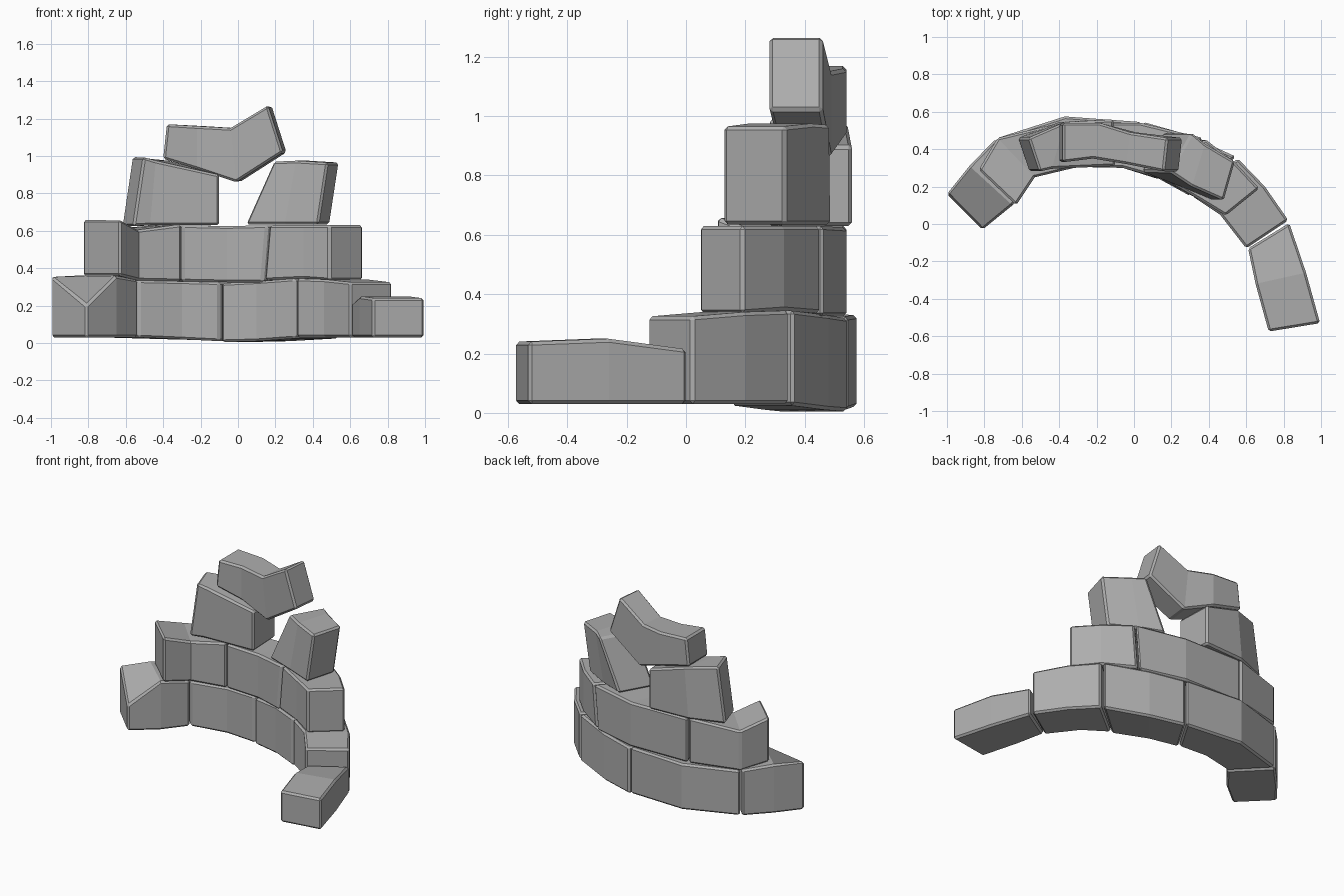
import bpy
import bmesh

default = bpy.data.objects.get("Cube")
if default:
    bpy.data.objects.remove(default)

grey = bpy.data.materials.new("stone grey")
grey.use_nodes = True
tint = (0.42, 0.42, 0.42, 1)
grey.diffuse_color = tint
grey.node_tree.nodes["Principled BSDF"].inputs["Base Color"].default_value = tint


def ring(inner, outer, bottom, top, lean=0, dip=0):
    """Cross-section of a block: lean shifts the top in x, dip lowers the inner top corner."""
    (xi, yi), (xo, yo) = inner, outer
    return [(xi, yi, bottom), (xo, yo, bottom),
            (xo + lean, yo, top), (xi + lean, yi, top - dip)]


def stone(name, *rings):
    """Skin the cross-sections into a closed block with worn edges."""
    bm = bmesh.new()
    loops = [[bm.verts.new(p) for p in r] for r in rings]
    for a, b in zip(loops, loops[1:]):
        for i in range(4):
            j = (i + 1) % 4
            bm.faces.new((a[i], a[j], b[j], b[i]))
    bm.faces.new(loops[0])
    bm.faces.new(loops[-1])
    bmesh.ops.recalc_face_normals(bm, faces=bm.faces)
    mesh = bpy.data.meshes.new(name)
    bm.to_mesh(mesh)
    bm.free()
    mesh.materials.append(grey)
    obj = bpy.data.objects.new(name, mesh)
    bpy.context.collection.objects.link(obj)
    bevel = obj.modifiers.new("worn edges", "BEVEL")
    bevel.width = 0.012
    bevel.segments = 1
    bevel.limit_method = "ANGLE"
    bevel.angle_limit = 0.8


# Base course, from the right end round to the left end
stone("base_right_end",
      ring((-.81, -.03), (-1, .16), .03, .36, dip=.16),
      ring((-.65, .1), (-.88, .31), .03, .36),
      ring((-.535, .245), (-.74, .455), .03, .34))
stone("base_right",
      ring((-.53, .25), (-.73, .46), .03, .335),
      ring((-.3, .31), (-.37, .575), .02, .33),
      ring((-.1, .31), (.04, .545), .01, .325))
stone("base_centre",
      ring((-.09, .31), (.05, .545), .005, .32),
      ring((.1, .26), (.28, .48), .01, .33),
      ring((.3, .15), (.545, .36), .025, .345))
stone("base_left",
      ring((.31, .15), (.555, .35), .03, .345),
      ring((.46, .05), (.7, .2), .03, .34),
      ring((.6, -.13), (.825, .02), .03, .325))
stone("base_left_end",
      ring((.61, -.13), (.83, .005), .03, .215),
      ring((.65, -.32), (.92, -.26), .03, .25),
      ring((.72, -.575), (.995, -.53), .03, .24))

# Second course
stone("middle_right",
      ring((-.63, .1), (-.83, .29), .36, .66),
      ring((-.53, .25), (-.73, .46), .335, .605),
      ring((-.3, .305), (-.4, .54), .33, .635))
stone("middle_centre",
      ring((-.295, .305), (-.39, .54), .33, .63),
      ring((-.06, .3), (.04, .54), .325, .625),
      ring((.13, .24), (.345, .46), .325, .63, lean=.025))
stone("middle_left",
      ring((.14, .24), (.355, .455), .335, .63, lean=.025),
      ring((.35, .13), (.54, .33), .345, .63),
      ring((.49, .045), (.67, .19), .335, .63))

# Third course, with a gap between the two blocks
stone("upper_right",
      ring((-.56, .28), (-.62, .46), .625, .995, lean=.055),
      ring((-.47, .295), (-.4, .545), .63, .975, lean=.03),
      ring((-.1, .31), (-.11, .56), .63, .9))
stone("upper_left",
      ring((.04, .28), (.16, .49), .635, .97, lean=.15),
      ring((.25, .2), (.32, .43), .635, .975, lean=.06),
      ring((.43, .125), (.49, .335), .635, .965, lean=.05))

# Capstone bridging the gap
stone("capstone",
      ring((-.4, .33), (-.4, .54), .985, 1.17, lean=.02),
      ring((-.22, .35), (-.18, .54), .93, 1.16),
      ring((-.01, .32), (.01, .49), .86, 1.15, lean=-.03),
      ring((.24, .28), (.26, .46), 1.02, 1.27, lean=-.08))
